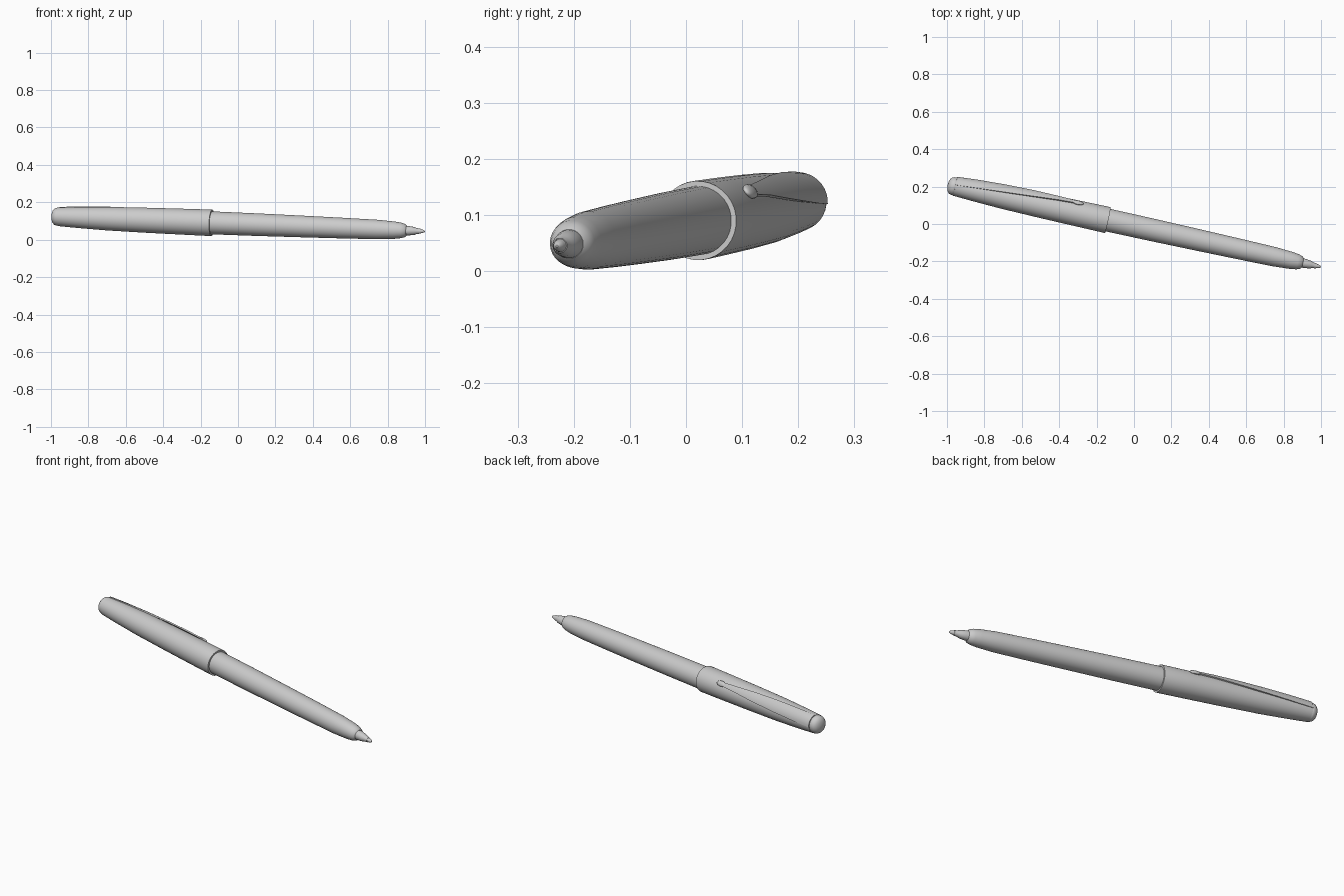
import bpy, bmesh, math
from mathutils import Matrix, Vector

if "Cube" in bpy.data.objects:
    bpy.data.objects.remove(bpy.data.objects["Cube"])

# Pen axis: a straight line, indexed by world x
SLOPE_Y, SLOPE_Z = -0.22, -0.04
ORIGIN = Vector((0, -0.010, 0.0845))
direction = Vector((1, SLOPE_Y, SLOPE_Z))
STRETCH = direction.length
axis = direction.normalized()

# Local frame: z along the pen, x towards the clip side
a = math.radians(38)
clip_dir = Vector((0, math.cos(a), math.sin(a)))
clip_dir = (clip_dir - axis * clip_dir.dot(axis)).normalized()
side_dir = axis.cross(clip_dir)
FRAME = Matrix.Translation(ORIGIN) @ Matrix((clip_dir, side_dir, axis)).transposed().to_4x4()


def finish(name, bm):
    bmesh.ops.remove_doubles(bm, verts=bm.verts, dist=1e-5)
    bmesh.ops.recalc_face_normals(bm, faces=bm.faces)
    bm.transform(FRAME)
    mesh = bpy.data.meshes.new(name)
    bm.to_mesh(mesh)
    bm.free()
    obj = bpy.data.objects.new(name, mesh)
    bpy.context.collection.objects.link(obj)
    bpy.ops.object.select_all(action='DESELECT')
    obj.select_set(True)
    bpy.context.view_layer.objects.active = obj
    bpy.ops.object.shade_smooth_by_angle(angle=math.radians(35))
    return obj


def loft(bm, rings, caps=True):
    loops = [[bm.verts.new(p) for p in ring] for ring in rings]
    n = len(loops[0])
    for r0, r1 in zip(loops, loops[1:]):
        for i in range(n):
            j = (i + 1) % n
            bm.faces.new((r0[i], r0[j], r1[j], r1[i]))
    if caps:
        bm.faces.new(loops[0])
        bm.faces.new(loops[-1])


def lathe(name, profile, sides=32):
    bm = bmesh.new()
    rings = [[(r * math.cos(2 * math.pi * i / sides), r * math.sin(2 * math.pi * i / sides), x * STRETCH)
              for i in range(sides)] for x, r in profile]
    loft(bm, rings)
    return finish(name, bm)


# Barrel, running a little way into the cap
lathe("barrel", [(-0.20, 0.061), (-0.14, 0.0615), (0.1, 0.0605), (0.35, 0.058), (0.55, 0.0555),
                 (0.75, 0.052), (0.84, 0.046), (0.875, 0.041), (0.893, 0.035), (0.902, 0.026)])

# Writing nose and point
lathe("nose_cone", [(0.89, 0.026), (0.915, 0.025), (0.945, 0.0205), (0.952, 0.017), (0.975, 0.013)], 24)
lathe("writing_point", [(0.965, 0.0135), (0.985, 0.010), (0.995, 0.006), (0.999, 0.002)], 16)

# Cap with an open, thick-walled mouth
lathe("cap", [(-0.957, 0.0505), (-0.85, 0.0565), (-0.7, 0.063), (-0.5, 0.067), (-0.3, 0.0695),
              (-0.145, 0.071), (-0.14, 0.0705), (-0.14, 0.0605), (-0.20, 0.0605)])

# Rounded button closing the cap
lathe("cap_end", [(-0.95, 0.046), (-0.957, 0.049), (-0.968, 0.0485), (-0.98, 0.044),
                  (-0.989, 0.034), (-0.994, 0.020), (-0.996, 0.004)])

# Clip: tapering curved strip (x, half angle in degrees, inner radius, outer radius)
stations = [(-0.957, 42, 0.047, 0.0535), (-0.85, 36, 0.054, 0.0615), (-0.7, 28, 0.062, 0.070),
            (-0.55, 20, 0.068, 0.0755), (-0.42, 12, 0.0705, 0.078), (-0.33, 8, 0.071, 0.078)]
bm = bmesh.new()
rings = []
for x, half, inner, outer in stations:
    angles = [math.radians(half * (k / 4 - 1)) for k in range(9)]
    arc = [(outer, t) for t in angles] + [(inner, t) for t in reversed(angles)]
    rings.append([(r * math.cos(t), r * math.sin(t), x * STRETCH) for r, t in arc])
loft(bm, rings)
finish("clip", bm)

# Small bulb at the free end of the clip
bm = bmesh.new()
place = Matrix.Translation((0.0725, 0, -0.315 * STRETCH)) @ Matrix.Diagonal((0.009, 0.015, 0.032, 1))
bmesh.ops.create_uvsphere(bm, u_segments=16, v_segments=10, radius=1, matrix=place)
finish("clip_bulb", bm)
